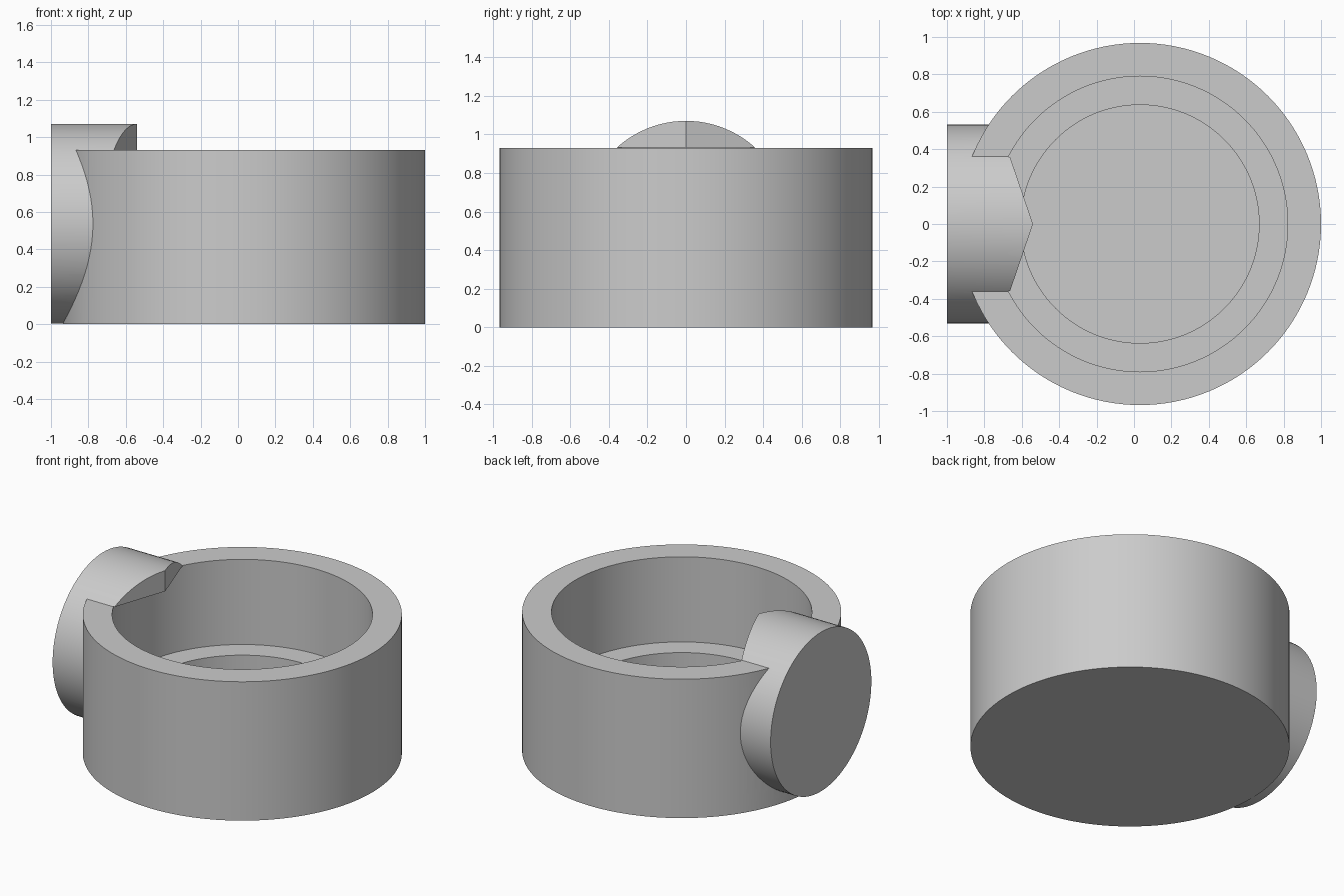
import bpy, bmesh, math
from mathutils import Vector, Matrix

if "Cube" in bpy.data.objects:
    bpy.data.objects.remove(bpy.data.objects["Cube"])

CX, R, H = 0.032, 0.968, 0.93      # cup centre, radius, height
PIPE_R, PIPE_Z = 0.533, 0.537      # side stub


def new_object(name, bm):
    bmesh.ops.recalc_face_normals(bm, faces=bm.faces)
    mesh = bpy.data.meshes.new(name)
    bm.to_mesh(mesh)
    bm.free()
    obj = bpy.data.objects.new(name, mesh)
    bpy.context.collection.objects.link(obj)
    return obj


def disc(name, radius, z0, z1, sides=128):
    bm = bmesh.new()
    bmesh.ops.create_cone(bm, cap_ends=True, segments=sides, radius1=radius, radius2=radius,
                          depth=z1 - z0, matrix=Matrix.Translation((CX, 0, (z0 + z1) / 2)))
    return new_object(name, bm)


def combine(target, other, operation):
    mod = target.modifiers.new(operation, 'BOOLEAN')
    mod.operation, mod.solver, mod.object = operation, 'EXACT', other
    bpy.context.view_layer.objects.active = target
    bpy.ops.object.modifier_apply(modifier=mod.name)
    bpy.data.objects.remove(other, do_unlink=True)


# Side stub with a wedge-shaped inner end
bm = bmesh.new()
bmesh.ops.create_cone(bm, cap_ends=True, segments=96, radius1=PIPE_R, radius2=PIPE_R, depth=0.7,
                      matrix=Matrix.Translation((-0.65, 0, PIPE_Z)) @ Matrix.Rotation(math.pi / 2, 4, 'Y'))
tip, corner = Vector((-0.54, 0, 0)), Vector((-0.665, 0.365, 0))
for side in (1, -1):
    edge = Vector((corner.x, corner.y * side, 0)) - tip
    normal = Vector((abs(edge.y), side * abs(edge.x), 0)).normalized()
    cut = bmesh.ops.bisect_plane(bm, geom=bm.verts[:] + bm.edges[:] + bm.faces[:], dist=1e-6,
                                 plane_co=tip, plane_no=normal, clear_outer=True)
    rim = [e for e in cut['geom_cut'] if isinstance(e, bmesh.types.BMEdge)]
    bmesh.ops.holes_fill(bm, edges=rim, sides=0)
stub = new_object("side_stub", bm)

# Cup body joined to the stub, then hollowed in two steps;
# the wide bore stops just above the rim so the stub overhangs it
cup = disc("cup_body", R, 0, H)
combine(cup, stub, 'UNION')
combine(cup, disc("wide_bore", 0.79, 0.36, H + 0.001), 'DIFFERENCE')
combine(cup, disc("narrow_recess", 0.637, 0.18, 0.5), 'DIFFERENCE')

bpy.ops.object.select_all(action='DESELECT')
cup.select_set(True)
bpy.context.view_layer.objects.active = cup
bpy.ops.object.shade_smooth_by_angle(angle=math.radians(25))
